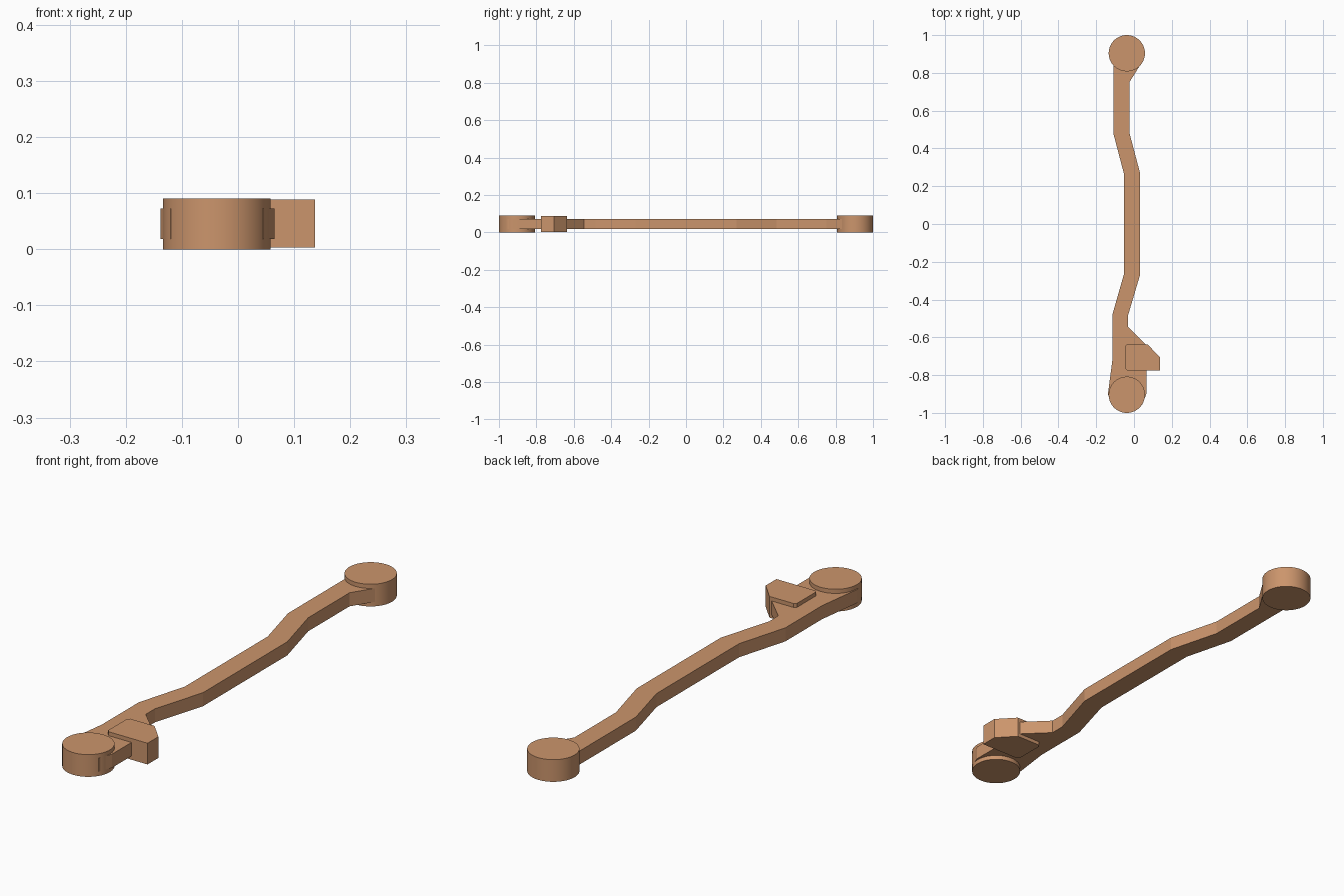
import bpy, bmesh

if "Cube" in bpy.data.objects:
    bpy.data.objects.remove(bpy.data.objects["Cube"])

mat = bpy.data.materials.new("copper_tan")
mat.diffuse_color = (0.60, 0.30, 0.15, 1)
mat.use_nodes = True
mat.node_tree.nodes["Principled BSDF"].inputs["Base Color"].default_value = mat.diffuse_color


def finish(obj, name):
    obj.name = name
    obj.data.name = name
    obj.data.materials.append(mat)
    return obj


def plate(name, outline, z0, z1):
    """Extrude a flat outline (counter-clockwise, x/y) from z0 to z1."""
    bm = bmesh.new()
    face = bm.faces.new([bm.verts.new((x, y, z0)) for x, y in outline])
    top = bmesh.ops.extrude_face_region(bm, geom=[face])["geom"]
    bmesh.ops.translate(bm, vec=(0, 0, z1 - z0),
                        verts=[g for g in top if isinstance(g, bmesh.types.BMVert)])
    bmesh.ops.recalc_face_normals(bm, faces=bm.faces)
    mesh = bpy.data.meshes.new(name)
    bm.to_mesh(mesh)
    bm.free()
    obj = bpy.data.objects.new(name, mesh)
    bpy.context.collection.objects.link(obj)
    return finish(obj, name)


# Round bosses at both ends
for name, y in (("front_boss", -0.904), ("rear_boss", 0.904)):
    bpy.ops.mesh.primitive_cylinder_add(vertices=64, radius=0.096, depth=0.09,
                                        location=(-0.038, y, 0.045))
    bpy.ops.object.shade_smooth_by_angle()
    finish(bpy.context.object, name)

# Cranked arm: right edge going back, then left edge coming forward
right_edge = [(0.045, -0.955), (0.065, -0.90), (0.065, -0.64), (-0.032, -0.545),
              (-0.032, -0.485), (0.032, -0.27), (0.032, 0.27), (-0.025, 0.485),
              (-0.025, 0.75), (0.035, 0.845), (-0.01, 0.92)]
left_edge = [(-0.108, 0.92), (-0.108, 0.475), (-0.053, 0.265), (-0.053, -0.265),
             (-0.113, -0.475), (-0.113, -0.71), (-0.138, -0.90), (-0.12, -0.955)]
plate("arm", right_edge + left_edge, 0.018, 0.073)

# Side lug with a chamfered outer corner and eased inner corners
plate("side_lug", [(-0.037, -0.775), (0.137, -0.775), (0.137, -0.706),
                   (0.072, -0.637), (-0.037, -0.637), (-0.046, -0.646),
                   (-0.046, -0.766)], 0.003, 0.089)
